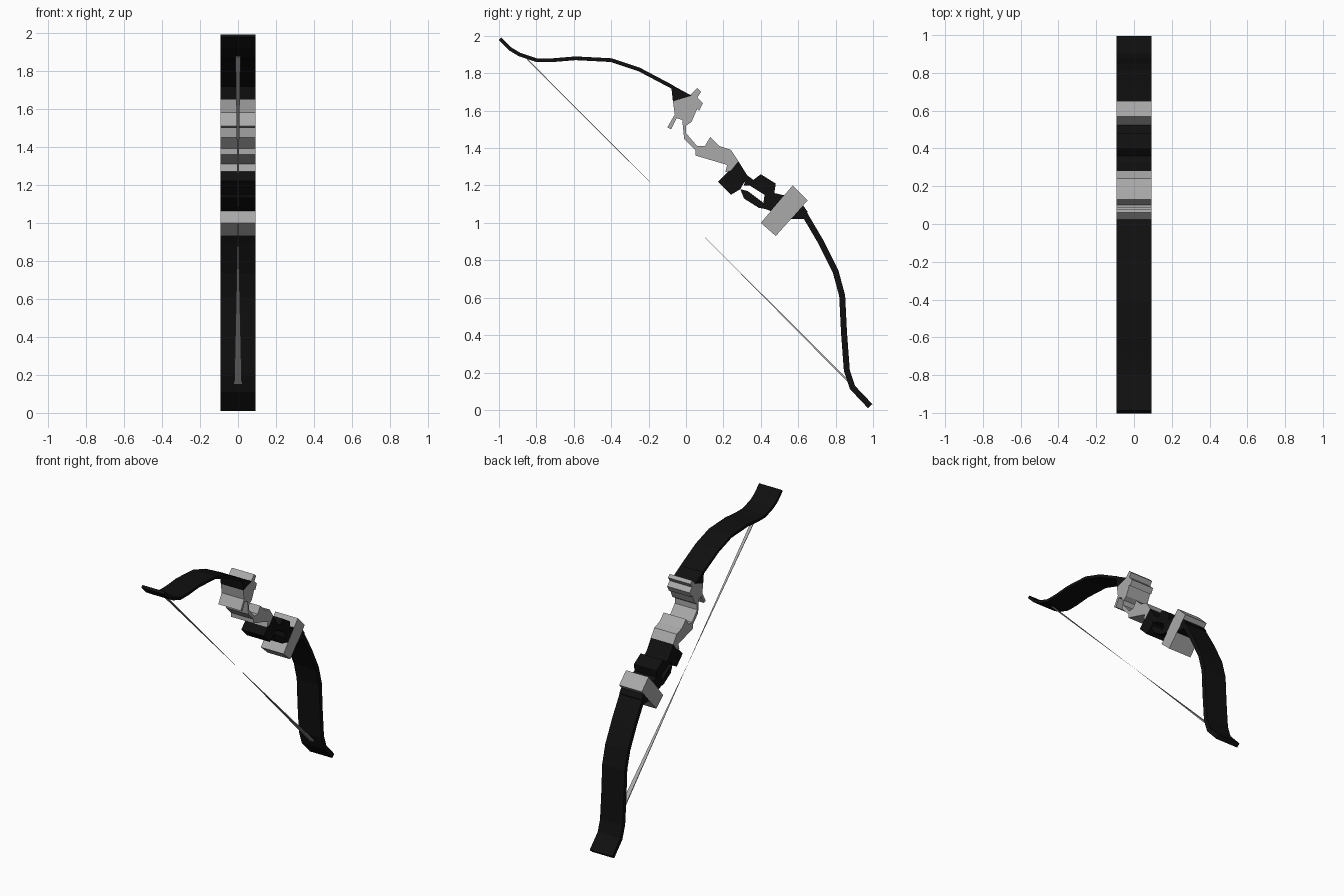
import bpy
import bmesh
from mathutils import Vector

cube = bpy.data.objects.get("Cube")
if cube:
    bpy.data.objects.remove(cube, do_unlink=True)

HALF_WIDTH = 0.092


def make_material(name, value):
    mat = bpy.data.materials.new(name)
    mat.use_nodes = True
    colour = (value, value, value, 1.0)
    mat.diffuse_color = colour
    mat.node_tree.nodes["Principled BSDF"].inputs["Base Color"].default_value = colour
    return mat


black = make_material("matte black", 0.005)
grey = make_material("metal grey", 0.4)


def finish(name, bm, mat):
    """Turn a bmesh into a flat shaded object of one colour."""
    bmesh.ops.recalc_face_normals(bm, faces=bm.faces[:])
    mesh = bpy.data.meshes.new(name)
    bm.to_mesh(mesh)
    bm.free()
    mesh.materials.append(mat)
    obj = bpy.data.objects.new(name, mesh)
    bpy.context.collection.objects.link(obj)
    return obj


def loft(bm, left, right):
    """Close two matching rings of points into a solid."""
    a = [bm.verts.new(p) for p in left]
    b = [bm.verts.new(p) for p in right]
    bm.faces.new(a)
    bm.faces.new(b[::-1])
    for i in range(len(a)):
        j = (i + 1) % len(a)
        bm.faces.new((a[i], b[i], b[j], a[j]))


def slab(name, profile, mat, half=HALF_WIDTH):
    """Extrude a side profile of (y, z) points across the width."""
    bm = bmesh.new()
    loft(bm, [(-half, y, z) for y, z in profile], [(half, y, z) for y, z in profile])
    return finish(name, bm, mat)


def limb(name, path, thickness, mat):
    """Thicken a side path into a flat, wide strip."""
    points = [Vector(p) for p in path]
    upper, lower = [], []
    for i, point in enumerate(points):
        before = points[max(i - 1, 0)]
        after = points[min(i + 1, len(points) - 1)]
        along = (after - before).normalized()
        offset = Vector((-along.y, along.x)) * thickness / 2
        upper.append(point + offset)
        lower.append(point - offset)
    return slab(name, upper + lower[::-1], mat)


def bowstring(name, end, middle, half_x, half_t, mat):
    """Flat strand that narrows towards the middle of the string."""
    end, middle = Vector(end), Vector(middle)
    along = (middle - end).normalized()
    across = Vector((0, -along.z, along.y))
    side = Vector((1, 0, 0))
    corners = [(-1, -1), (1, -1), (1, 1), (-1, 1)]

    def section(centre, scale):
        return [centre + (side * half_x * u + across * half_t * v) * scale for u, v in corners]

    bm = bmesh.new()
    loft(bm, section(end, 1), section(middle, 0.03))
    return finish(name, bm, mat)


# Curved limbs
limb("upper_limb", [(-.995, 1.985), (-.94, 1.93), (-.89, 1.9), (-.8, 1.87), (-.71, 1.87),
                    (-.59, 1.88), (-.4, 1.87), (-.25, 1.82), (-.07, 1.725)], 0.02, black)
limb("lower_limb", [(.62, 1.07), (.72, .9), (.8, .74), (.835, .61), (.845, .41),
                    (.86, .21), (.89, .12), (.985, .02)], 0.032, black)

# Upper limb mount
slab("upper_limb_mount", [(-.08, 1.74), (.03, 1.68), (-.07, 1.65)], black)

# Riser with sight and arrow rest
slab("riser", [(-.07, 1.65), (.02, 1.68), (.06, 1.72), (.08, 1.7), (.06, 1.67), (.09, 1.64),
               (.07, 1.6), (.06, 1.61), (.03, 1.54), (0, 1.52), (0, 1.48), (.06, 1.41),
               (.1, 1.41), (.13, 1.46), (.18, 1.41), (.24, 1.39), (.28, 1.33), (.24, 1.28),
               (.21, 1.27), (.22, 1.31), (.05, 1.36), (.05, 1.39), (-.01, 1.45), (-.02, 1.55),
               (-.05, 1.56), (-.08, 1.5), (-.1, 1.51), (-.06, 1.58)], grey)

# Open grip made of two blocks joined by two rails
slab("grip_front_block", [(.28, 1.33), (.33, 1.25), (.29, 1.18), (.24, 1.15), (.17, 1.22)], black)
slab("grip_upper_rail", [(.32, 1.26), (.36, 1.23), (.4, 1.26), (.48, 1.21), (.47, 1.15),
                         (.42, 1.15), (.34, 1.2), (.31, 1.2)], black)
slab("grip_lower_rail", [(.29, 1.18), (.33, 1.17), (.41, 1.11), (.45, 1.07), (.39, 1.08),
                         (.31, 1.13)], black)
slab("grip_rear_block", [(.47, 1.16), (.6, 1.13), (.65, 1.06), (.63, 1.02), (.56, 1.02),
                         (.41, 1.08), (.42, 1.15)], black)

# Counterweight clamped behind the grip
slab("counterweight", [(.57, 1.2), (.65, 1.12), (.48, .93), (.4, 1)], grey, HALF_WIDTH + 0.001)

# Bowstring in two tapering strands
centre = (0, 0, 1.025)
bowstring("upper_string", (0, -.85, 1.875), centre, 0.013, 0.003, grey)
bowstring("lower_string", (0, .865, .155), centre, 0.02, 0.005, grey)
